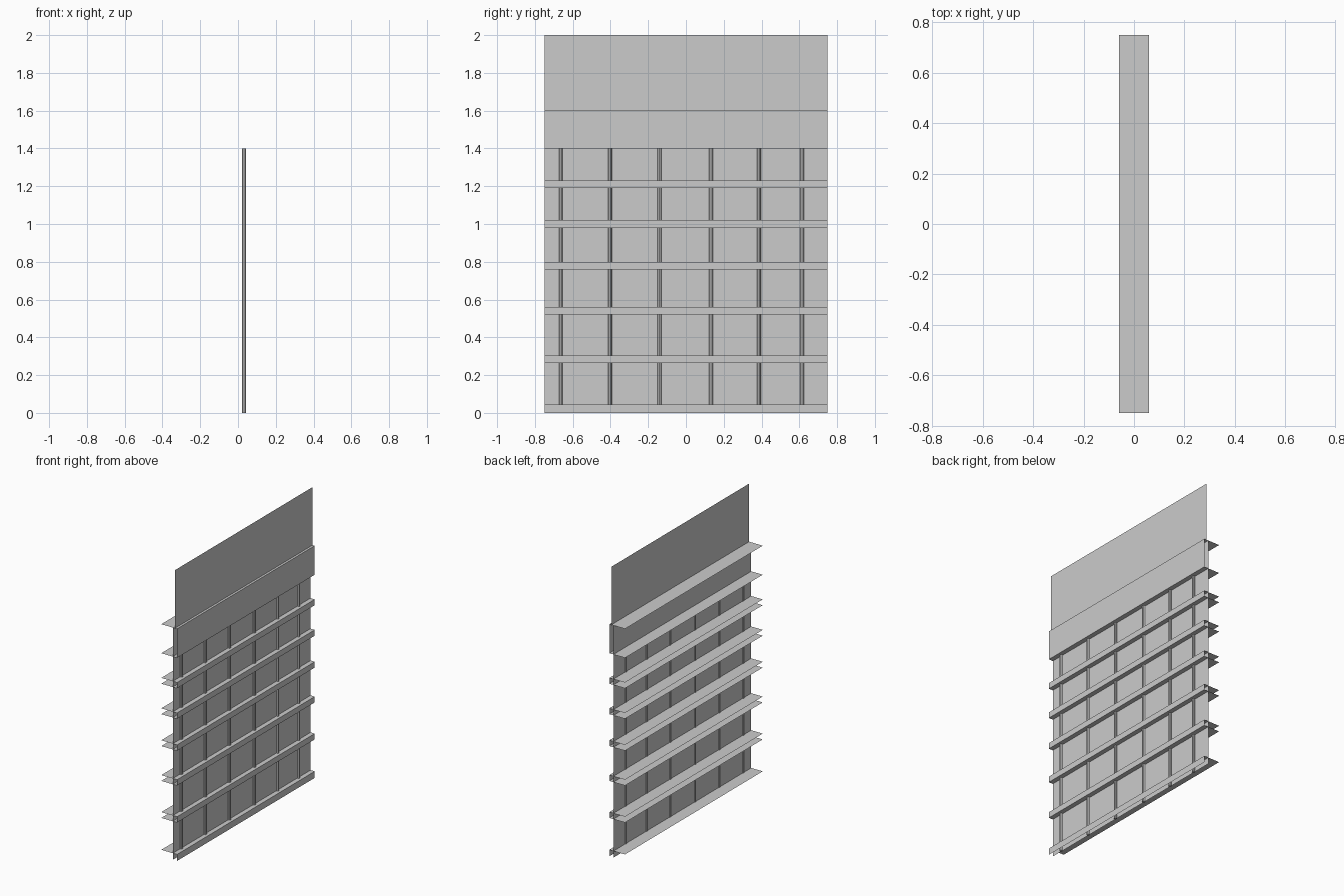
import bpy, bmesh

if "Cube" in bpy.data.objects:
    bpy.data.objects.remove(bpy.data.objects["Cube"])

W = 0.75            # half length along y
XB, XF = -0.06, 0.06  # back and front reach of the flanges


def make_object(name, quads):
    bm = bmesh.new()
    for q in quads:
        bm.faces.new([bm.verts.new(p) for p in q])
    bmesh.ops.remove_doubles(bm, verts=bm.verts, dist=1e-5)
    mesh = bpy.data.meshes.new(name)
    bm.to_mesh(mesh)
    bm.free()
    obj = bpy.data.objects.new(name, mesh)
    bpy.context.collection.objects.link(obj)
    return obj


def upright(x, z0, z1):
    return [(x, -W, z0), (x, W, z0), (x, W, z1), (x, -W, z1)]


def level(z, x0=XB, x1=XF):
    return [(x0, -W, z), (x1, -W, z), (x1, W, z), (x0, W, z)]


# Thin sheets: upper panel and the wall behind the bars
make_object("upper_panel", [upright(0.044, 1.6, 2.0)])
make_object("lower_wall", [upright(0.028, 0.0, 1.6)])

# Deep header: front face with flanges running through to the back
make_object("header", [upright(XF, 1.4, 1.6), level(1.6), level(1.4)])

# Narrow rails, same open section
for z0, z1 in [(1.19, 1.23), (0.98, 1.02), (0.76, 0.80), (0.52, 0.56), (0.265, 0.305)]:
    make_object("rail", [upright(XF, z0, z1), level(z0), level(z1)])
make_object("bottom_rail", [upright(XF, 0.0, 0.045), level(0.045)])

# Vertical bars
for y in (-0.663, -0.403, -0.14, 0.132, 0.386, 0.614):
    bpy.ops.mesh.primitive_cylinder_add(vertices=8, radius=0.01, depth=1.4,
                                        location=(0.032, y, 0.7))
    bpy.context.object.name = "vertical_bar"
